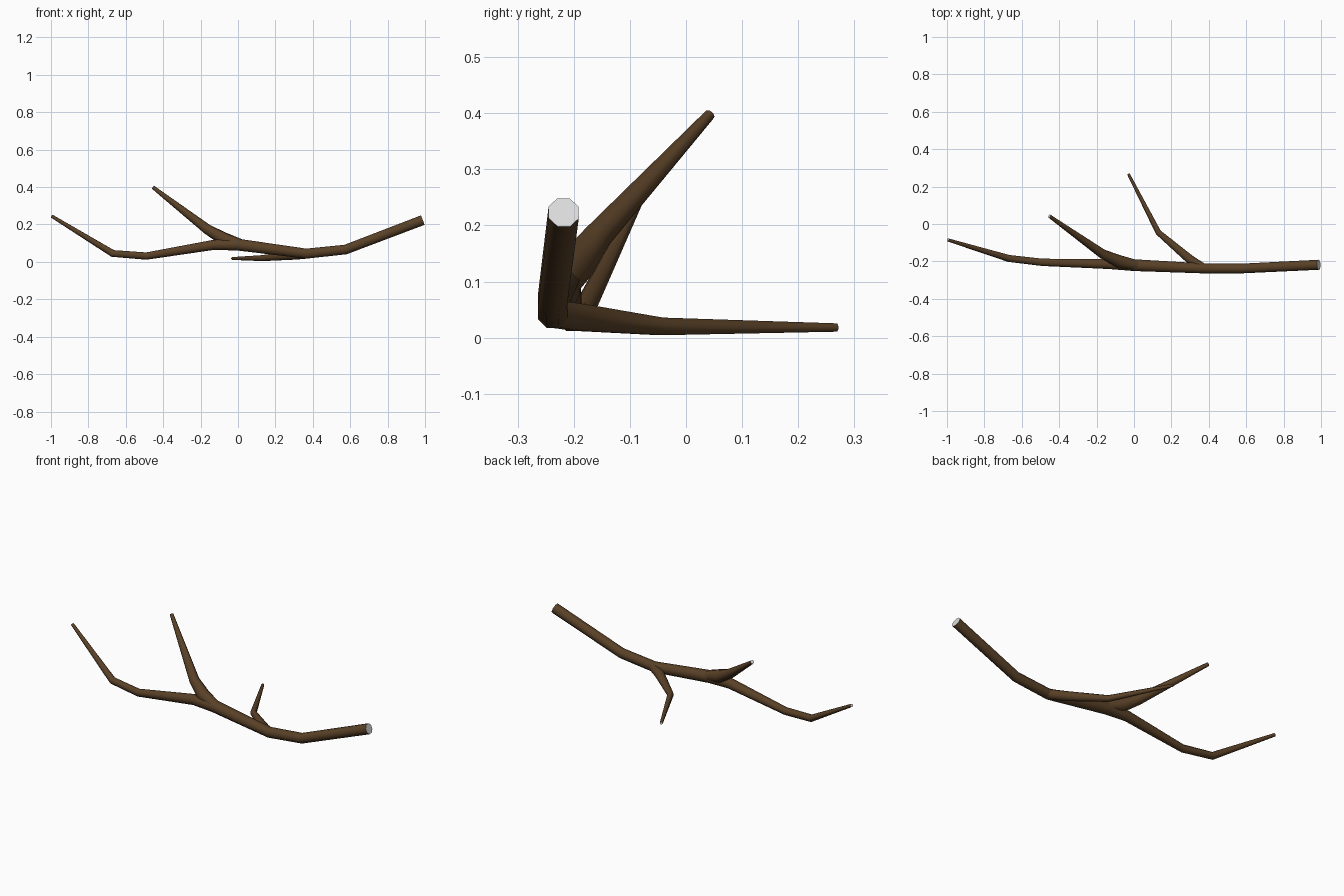
import bpy, bmesh, math
from mathutils import Vector

if "Cube" in bpy.data.objects:
    bpy.data.objects.remove(bpy.data.objects["Cube"])

SIDES = 8


def material(name, rgb):
    m = bpy.data.materials.new(name)
    m.diffuse_color = (*rgb, 1)
    m.use_nodes = True
    m.node_tree.nodes["Principled BSDF"].inputs["Base Color"].default_value = m.diffuse_color
    return m


bark = material("brown bark", (0.1, 0.052, 0.02))
wood = material("pale cut wood", (0.72, 0.72, 0.72))


def limb(name, path):
    """Octagonal tapering tube through (x, y, z, radius) points, with cut ends."""
    pts = [Vector(p[:3]) for p in path]
    bm = bmesh.new()
    rings = []
    for i, p in enumerate(pts):
        a = (p - pts[i - 1]).normalized() if i else Vector()
        b = (pts[i + 1] - p).normalized() if i < len(pts) - 1 else Vector()
        t = (a + b).normalized()
        u = t.cross(Vector((0, 0, 1))).normalized()
        v = u.cross(t)
        ring = []
        for k in range(SIDES):
            ang = 2 * math.pi * (k + 0.5) / SIDES
            ring.append(bm.verts.new(p + path[i][3] * (u * math.cos(ang) + v * math.sin(ang))))
        rings.append(ring)
    for r, s in zip(rings, rings[1:]):
        for k in range(SIDES):
            n = (k + 1) % SIDES
            bm.faces.new((r[k], r[n], s[n], s[k]))
    for ring in (rings[0], rings[-1]):
        bm.faces.new(ring).material_index = 1
    bmesh.ops.recalc_face_normals(bm, faces=bm.faces)
    me = bpy.data.meshes.new(name)
    bm.to_mesh(me)
    bm.free()
    me.materials.append(bark)
    me.materials.append(wood)
    ob = bpy.data.objects.new(name, me)
    bpy.context.collection.objects.link(ob)
    bpy.context.view_layer.objects.active = ob
    ob.select_set(True)
    bpy.ops.object.shade_smooth_by_angle(angle=math.radians(50))
    ob.select_set(False)


# main bough, thick cut end to thin tip
limb("main_branch", [
    (0.987, -0.218, 0.223, 0.029), (0.575, -0.238, 0.066, 0.028),
    (0.365, -0.237, 0.044, 0.029), (0.0, -0.22, 0.092, 0.034),
    (-0.13, -0.214, 0.091, 0.029), (-0.49, -0.205, 0.031, 0.021),
    (-0.67, -0.184, 0.045, 0.02), (-0.995, -0.085, 0.244, 0.009)])

# twig rising from the middle
limb("upper_twig", [
    (0.02, -0.222, 0.091, 0.03), (-0.08, -0.2, 0.125, 0.036),
    (-0.165, -0.162, 0.175, 0.027), (-0.452, 0.042, 0.397, 0.01)])

# low twig reaching back
limb("back_twig", [
    (0.37, -0.235, 0.042, 0.026), (0.3, -0.19, 0.036, 0.026),
    (0.13, -0.045, 0.02, 0.017), (-0.03, 0.268, 0.018, 0.008)])
